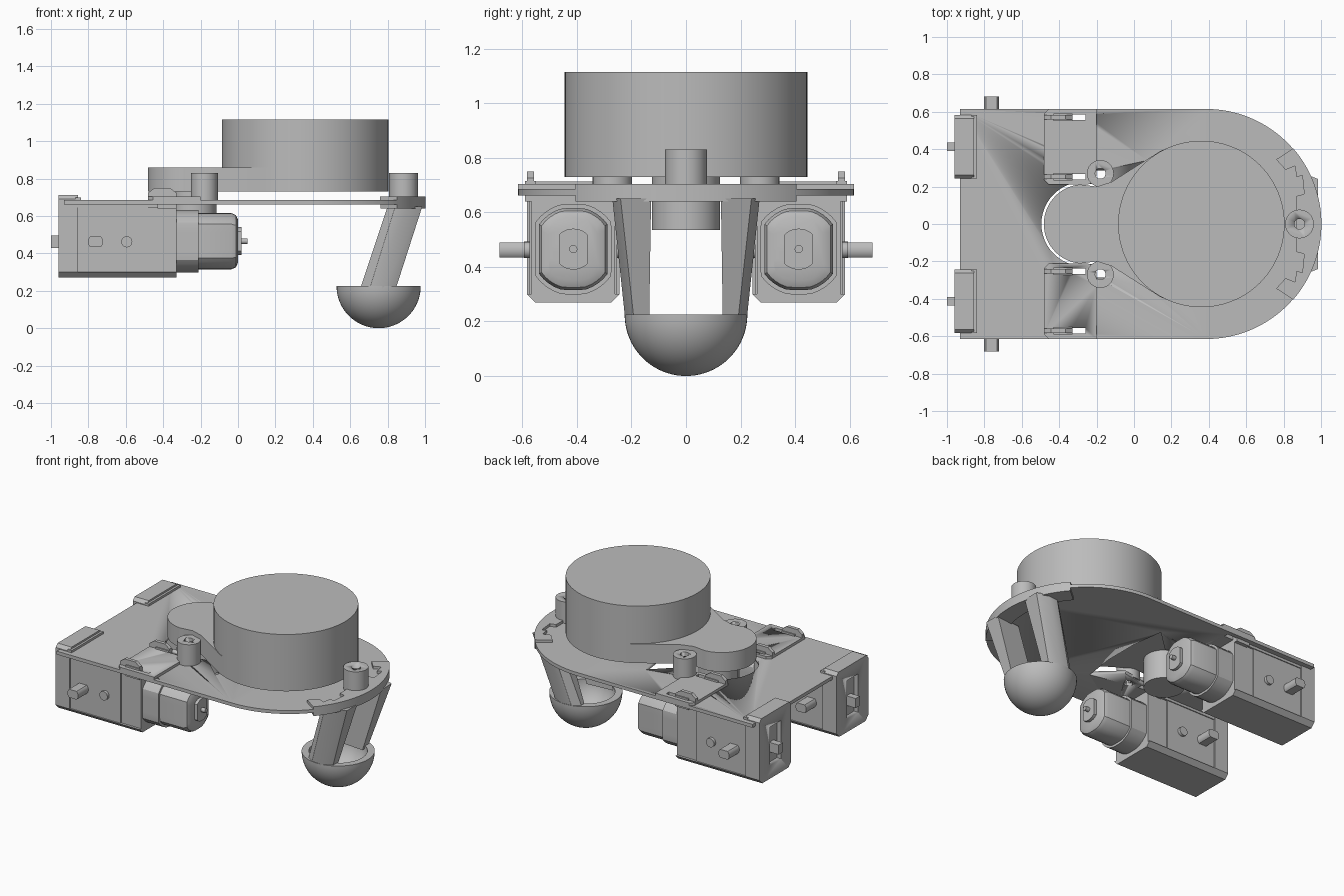
import bpy, bmesh, math
from mathutils import Vector

cube = bpy.data.objects.get("Cube")
if cube:
    bpy.data.objects.remove(cube)

grey = bpy.data.materials.new("plain grey")
grey.use_nodes = True
grey.diffuse_color = (0.5, 0.5, 0.5, 1)
grey.node_tree.nodes["Principled BSDF"].inputs["Base Color"].default_value = (0.5, 0.5, 0.5, 1)


def finish(name, bm):
    bmesh.ops.recalc_face_normals(bm, faces=bm.faces)
    me = bpy.data.meshes.new(name)
    bm.to_mesh(me)
    bm.free()
    me.materials.append(grey)
    ob = bpy.data.objects.new(name, me)
    bpy.context.collection.objects.link(ob)
    bpy.ops.object.select_all(action="DESELECT")
    ob.select_set(True)
    bpy.context.view_layer.objects.active = ob
    bpy.ops.object.shade_smooth_by_angle(angle=math.radians(30))
    return ob


def loft(name, rings):
    """Skin a stack of equal-length closed rings and cap both ends."""
    bm = bmesh.new()
    vs = [[bm.verts.new(p) for p in r] for r in rings]
    n = len(rings[0])
    for a, b in zip(vs, vs[1:]):
        for i in range(n):
            j = (i + 1) % n
            bm.faces.new((a[i], a[j], b[j], b[i]))
    bm.faces.new(vs[0])
    bm.faces.new(vs[-1])
    return finish(name, bm)


def place(axis, u, v, w):
    return {"z": (u, v, w), "x": (w, u, v), "y": (u, w, v)}[axis]


def prism(name, outline, lo, hi, axis="z"):
    return loft(name, [[place(axis, u, v, w) for u, v in outline] for w in (lo, hi)])


def box(name, x0, x1, y0, y1, z0, z1):
    return prism(name, [(x0, y0), (x1, y0), (x1, y1), (x0, y1)], z0, z1)


def arc(cx, cy, r, a0, a1, n=24):
    return [(cx + r * math.cos(math.radians(a0 + (a1 - a0) * i / n)),
             cy + r * math.sin(math.radians(a0 + (a1 - a0) * i / n))) for i in range(n + 1)]


def disc(cx, cy, r, n=32):
    return arc(cx, cy, r, 0, 360, n)[:-1]


def clipped(cx, cy, r, flat_u, flat_v):
    """Circle with its sides cut flat."""
    return [(cx + max(-flat_u, min(flat_u, u)), cy + max(-flat_v, min(flat_v, v)))
            for u, v in disc(0, 0, r, 40)]


def cut(ob, *cutters):
    for c in cutters:
        m = ob.modifiers.new("cut", "BOOLEAN")
        m.object, m.solver = c, "EXACT"
        c.hide_render = True
        c.hide_viewport = False
        bpy.ops.object.select_all(action="DESELECT")
        bpy.context.view_layer.objects.active = ob
        ob.select_set(True)
        bpy.ops.object.modifier_apply(modifier=m.name)
        bpy.data.objects.remove(c)


def slots(z0, z1):
    return [box("slot_cutter", -0.33, -0.26, s * y - 0.015, s * y + 0.015, z0, z1)
            for s in (-1, 1) for y in (0.252, 0.57)]


def mirrored(half):
    return half + [(x, -y) for x, y in reversed(half)]


# Base plate with rounded nose, scanner opening and clip slots
plate = prism("base_plate", [(-0.93, -0.615)] + arc(0.385, 0, 0.615, -90, 90, 64) + [(-0.93, 0.615)], 0.662, 0.685)
opening = mirrored([(0.1, 0.12), (0.07, 0.34), (-0.09, 0.19)] + arc(-0.27, 0, 0.225, 95, 178, 16))
cut(plate, prism("opening_cutter", opening, 0.6, 0.8), *slots(0.6, 0.8))

# Scanner drum, base and drive motor
prism("scanner_drum", disc(0.36, 0, 0.445, 96), 0.73, 1.115)
neck = mirrored([(0.2, 0.415), (0.14, 0.39), (-0.12, 0.225), (-0.2, 0.2)] + arc(-0.27, 0, 0.212, 95, 178, 20))
prism("scanner_base", neck, 0.73, 0.86)
prism("scanner_motor", disc(-0.24, 0, 0.125, 48), 0.535, 0.74)

# Hollow standoffs
for name, x, y, r in (("right_standoff", -0.18, -0.27, 0.072), ("left_standoff", -0.18, 0.27, 0.072),
                      ("nose_standoff", 0.885, 0, 0.077)):
    post = prism(name, disc(x, y, r), 0.67, 0.83)
    cut(post, prism("bore_cutter", disc(x, y, 0.028), 0.6, 0.9))
    if abs(y) > 0.1:
        cut(plate, prism("screw_cutter", disc(x, y, 0.028), 0.6, 0.9))

# Nose bracket that carries the ball cup
rim = arc(0.385, 0, 0.617, -41, 41, 40)
inner = [(0.76, 0.345), (0.81, 0.29), (0.86, 0.31), (0.87, 0.25), (0.9, 0.26), (0.91, 0.16), (0.87, 0.15), (0.87, 0.08)]
prism("nose_flange", rim + inner + [(x, -y) for x, y in reversed(inner)], 0.685, 0.703)
prism("nose_lower_flange", rim + arc(0.385, 0, 0.5, 41, -41, 40), 0.64, 0.685)

# Struts between nose bracket and ball cup
for s, side in ((-1, "right"), (1, "left")):
    low = [(0.65, 0.15), (0.65, 0.18), (0.7, 0.215), (0.77, 0.222), (0.84, 0.19), (0.84, 0.135)]
    high = [(0.80, 0.15), (0.80, 0.23), (0.84, 0.265), (0.91, 0.27), (0.985, 0.24), (0.985, 0.128)]
    loft(side + "_strut", [[(x, s * y, 0.2) for x, y in low], [(x, s * y, 0.65) for x, y in high]])

# Hollow hemispherical ball cup, spun from its wall profile
bm = bmesh.new()
wall = arc(0, 0.225, 0.225, -90, 0, 20) + arc(0, 0.225, 0.18, 0, -90, 20)
vs = [bm.verts.new((0.752 + r, 0, z)) for r, z in wall]
edges = [bm.edges.new(p) for p in zip(vs, vs[1:])]
bmesh.ops.spin(bm, geom=vs + edges, cent=(0.752, 0, 0), axis=(0, 0, 1), angle=math.tau, steps=56)
bmesh.ops.remove_doubles(bm, verts=bm.verts, dist=0.0005)
finish("ball_cup", bm)

# Drive units, one on each side
for s, side in ((-1, "right"), (1, "left")):
    c = s * 0.413

    def part(name, x0, x1, half, z0, z1):
        return box(side + "_" + name, x0, x1, c - half, c + half, z0, z1)

    # Gearbox and its wrapping bracket
    part("gearbox", -0.93, -0.33, 0.153, 0.295, 0.665)
    h, b = 0.17, 0.03
    sec = [(c - h, 0.27 + b), (c - h + b, 0.27), (c + h - b, 0.27), (c + h, 0.27 + b)]
    prism(side + "_bracket_floor", sec, 0.27 - 1.23, -0.33, "x")
    back = prism(side + "_bracket_back", sec + [(c + h, 0.69), (c + h - 0.02, 0.712),
                                                (c - h + 0.02, 0.712), (c - h, 0.69)], -0.96, -0.855, "x")
    cut(back, part("window_cutter", -1, -0.925, 0.06, 0.36, 0.62))
    part("bracket_lip", -0.87, -0.84, h, 0.685, 0.7)
    part("bracket_rail", -0.86, -0.33, 0.166, 0.645, 0.664)
    part("bracket_side", -0.86, -0.48, 0.16, 0.29, 0.65)
    part("rear_stub", -1.0, -0.9, 0.022, 0.43, 0.495)

    # Double-ended axle with flats, and locating pegs
    prism(side + "_axle", clipped(-0.762, 0.462, 0.04, 0.04, 0.028), c - 0.27, c + 0.27, "y")
    prism(side + "_peg", disc(-0.595, 0.462, 0.03, 20), c - 0.18, c + 0.18, "y")

    # Motor can with a retaining collar, end boss and shaft
    prism(side + "_motor_collar", clipped(c, 0.465, 0.17, 0.14, 0.166), -0.34, -0.21, "x")
    rings = [(-0.22, 0), (-0.035, 0), (-0.012, 0.01), (0.0, 0.035)]
    loft(side + "_motor_can", [[(x, u, v) for u, v in clipped(c, 0.465, 0.155 - d, 0.126 - d, 0.15 - d)]
                               for x, d in rings])
    prism(side + "_motor_boss", clipped(c, 0.465, 0.075, 0.052, 0.075), -0.01, 0.02, "x")
    prism(side + "_motor_shaft", disc(c, 0.465, 0.015, 16), 0, 0.05, "x")

    # Clip pad on the plate with rounded inner corners
    o = [(-0.48, 0.59), (-0.455, 0.615), (-0.2, 0.615), (-0.2, 0.33)] + arc(-0.26, 0.27, 0.06, 0, -90, 8) \
        + [(-0.455, 0.21), (-0.48, 0.235)]
    pad = prism(side + "_clip_pad", [(x, s * y) for x, y in o], 0.68, 0.703)
    cut(pad, *slots(0.6, 0.8))

    # Snap hooks
    for y, where in ((0.252, "inner"), (0.57, "outer")):
        hook = [(-0.48, 0.69), (-0.33, 0.69), (-0.33, 0.725), (-0.365, 0.75), (-0.445, 0.75), (-0.48, 0.725)]
        prism(f"{side}_{where}_hook", hook, s * y - 0.012, s * y + 0.012, "y")
        box(f"{side}_{where}_hook_foot", -0.43, -0.33, s * y - 0.02, s * y + 0.02, 0.64, 0.715)
